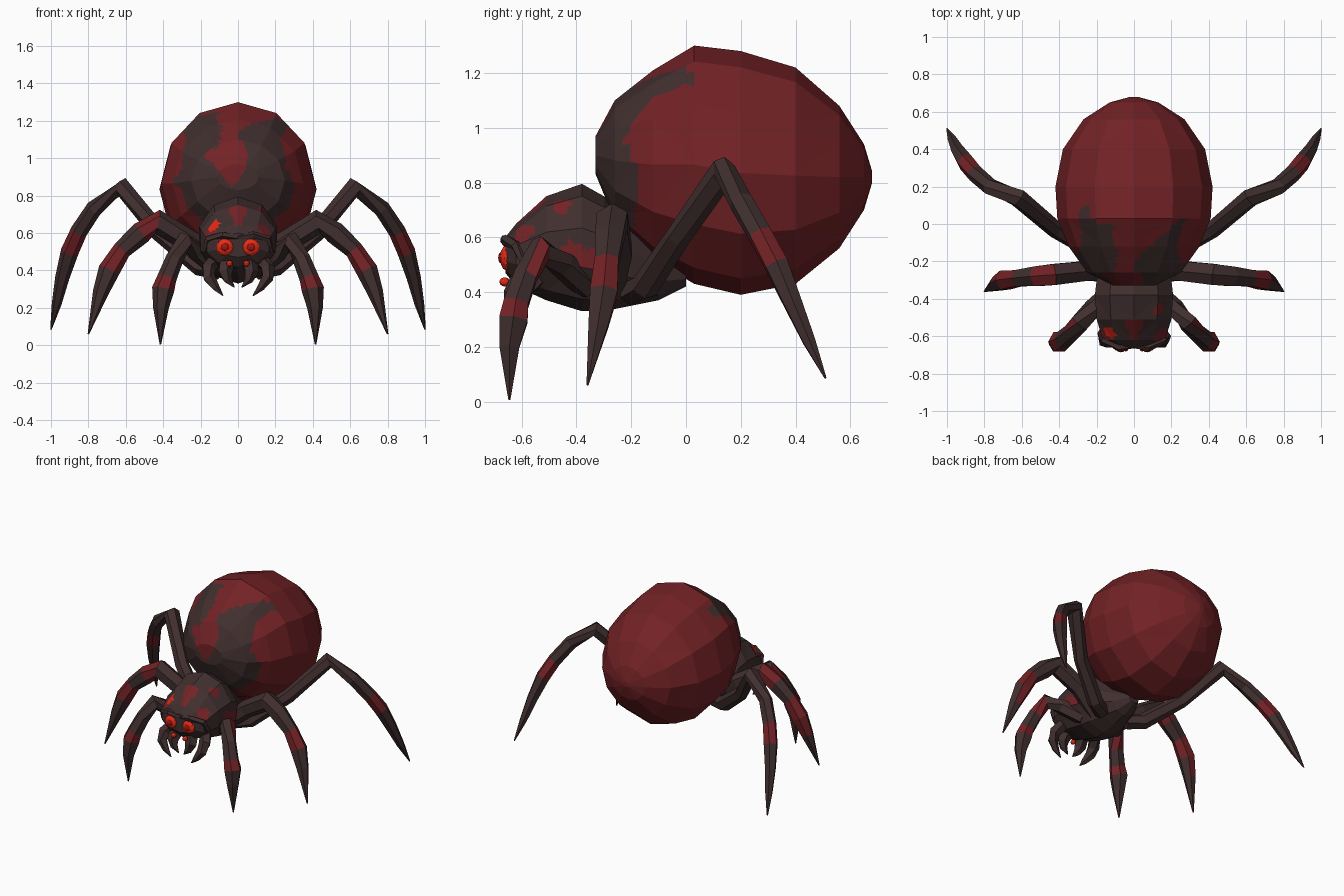
import bpy, bmesh, math
from mathutils import Vector

if "Cube" in bpy.data.objects:
    bpy.data.objects.remove(bpy.data.objects["Cube"], do_unlink=True)


def material(name, colour):
    m = bpy.data.materials.new(name)
    m.use_nodes = True
    m.diffuse_color = (*colour, 1)
    m.node_tree.nodes["Principled BSDF"].inputs["Base Color"].default_value = (*colour, 1)
    return m


MATS = [material("dark brown", (0.052, 0.028, 0.028)),
        material("blood red", (0.17, 0.016, 0.019)),
        material("glowing red", (0.85, 0.025, 0.008)),
        material("deep eye red", (0.35, 0.008, 0.006))]
DARK, RED, GLOW, DEEP = range(4)


def finish(name, bm):
    bmesh.ops.recalc_face_normals(bm, faces=bm.faces)
    mesh = bpy.data.meshes.new(name)
    bm.to_mesh(mesh)
    bm.free()
    for m in MATS:
        mesh.materials.append(m)
    ob = bpy.data.objects.new(name, mesh)
    bpy.context.collection.objects.link(ob)
    return ob


def skin(bm, rings):
    """Bridge successive vertex rings and cap both ends; returns faces per segment."""
    n = len(rings[0])
    segments = []
    for a, b in zip(rings, rings[1:]):
        segments.append([bm.faces.new((a[i], a[(i + 1) % n], b[(i + 1) % n], b[i]))
                         for i in range(n)])
    bm.faces.new(rings[0])
    bm.faces.new(rings[-1])
    return segments


def body(name, profile, sides, rule):
    """Faceted body along y from (y, top, bottom, half width), painted by a rule."""
    bm = bmesh.new()
    rings = []
    for y, top, bottom, half in profile:
        mid, high = (top + bottom) / 2, (top - bottom) / 2
        rings.append([bm.verts.new((half * math.sin(math.tau * i / sides), y,
                                    mid + high * math.cos(math.tau * i / sides)))
                      for i in range(sides)])
    skin(bm, rings)
    bmesh.ops.triangulate(bm, faces=bm.faces)
    # finer coplanar faces give crisp patch edges, then flat areas are merged again
    bmesh.ops.subdivide_edges(bm, edges=bm.edges, cuts=4, use_grid_fill=True)
    for f in bm.faces:
        f.material_index = rule(f.calc_center_median())
    bmesh.ops.dissolve_limit(bm, angle_limit=0.005, verts=bm.verts, edges=bm.edges,
                             delimit={'MATERIAL'})
    bmesh.ops.triangulate(bm, faces=bm.faces)
    return finish(name, bm)


def tube(name, points, side, sides=6, red=()):
    """Tapered limb through (x, y, z, radius); red holds (segment, first, last) faces."""
    bm = bmesh.new()
    centres = [Vector((p[0] * side, p[1], p[2])) for p in points]
    rings = []
    for i, c in enumerate(centres):
        along = (centres[min(i + 1, len(centres) - 1)] - centres[max(i - 1, 0)]).normalized()
        u = along.cross(Vector((0, 1, 0))).normalized()
        v = u.cross(along)
        r = points[i][3]
        rings.append([bm.verts.new(c + r * (u * math.cos(math.tau * k / sides)
                                            + v * math.sin(math.tau * k / sides)))
                      for k in range(sides)])
    segments = skin(bm, rings)
    for seg, first, last in red:
        for f in segments[seg][first:last]:
            f.material_index = RED
    return finish(name, bm)


def inside(x, z, poly):
    hit = False
    for (ax, az), (bx, bz) in zip(poly, poly[1:] + poly[:1]):
        if (az > z) != (bz > z) and x < ax + (z - az) * (bx - ax) / (bz - az):
            hit = not hit
    return hit


# Abdomen: red, with a dark front broken by a red centre patch
PATCH = [(-.11, 1.23), (0, 1.32), (.21, 1.22), (.06, 1.18), (-.01, 1.14), (.05, 1.03),
         (.04, .94), (-.03, .84), (-.11, .94), (-.19, 1.03), (-.11, 1.06), (-.09, 1.16)]
EDGE = [(.3, -.05), (.6, -.2), (.85, -.17), (.95, -.23), (1.05, -.18), (1.12, -.1),
        (1.17, .05), (1.2, .03), (1.25, -.1), (1.4, -.2)]


def abdomen_paint(c):
    for (z0, y0), (z1, y1) in zip(EDGE, EDGE[1:]):
        if z0 <= c.z < z1:
            limit = y0 + (y1 - y0) * (c.z - z0) / (z1 - z0)
            if c.x < 0 and c.z > .85:
                limit += .06
            return RED if c.y > limit or inside(c.x, c.z, PATCH) else DARK
    return RED


body("abdomen", [(-.33, .97, .83, .11), (-.26, 1.10, .66, .25), (-.12, 1.21, .52, .35),
                 (.03, 1.30, .43, .41), (.20, 1.28, .39, .42), (.40, 1.22, .43, .38),
                 (.56, 1.08, .56, .27), (.65, .94, .70, .13), (.68, .84, .80, .02)],
     12, abdomen_paint)

# Head and thorax, with red markings and one bright spot
RED_SPOTS = [((0, -.55, .72), .055), ((0, -.6, .66), .03), ((.15, -.6, .62), .045),
             ((-.15, -.6, .61), .045), ((.21, -.42, .54), .045), ((-.21, -.42, .54), .045),
             ((.2, -.35, .52), .04), ((-.2, -.35, .52), .04), ((.13, -.45, .71), .035)]
BRIGHT_SPOT = Vector((-.135, -.585, .645))


def head_paint(c):
    if (c - BRIGHT_SPOT).length < .038:
        return GLOW
    return RED if any((c - Vector(p)).length < r for p, r in RED_SPOTS) else DARK


body("head_and_thorax", [(-.66, .60, .47, .11), (-.62, .65, .42, .175), (-.51, .75, .37, .21),
                         (-.38, .795, .33, .22), (-.30, .75, .33, .21), (-.20, .645, .35, .16),
                         (-.10, .57, .37, .10), (0, .5, .42, .04)], 10, head_paint)

# Limb paths on the left side
LEGS = {
    "front_leg": ([(.12, -.36, .42, .05), (.22, -.45, .5, .05), (.29, -.53, .555, .052),
                   (.34, -.585, .46, .048), (.38, -.62, .36, .052), (.40, -.63, .30, .06),
                   (.412, -.645, .2, .042), (.415, -.645, .005, .004)],
                  [(2, 0, 3), (4, 0, 6)]),
    "middle_leg": ([(.1, -.27, .42, .05), (.25, -.25, .55, .06), (.43, -.27, .66, .065),
                    (.52, -.28, .60, .06), (.62, -.29, .51, .05), (.69, -.30, .40, .058),
                    (.735, -.32, .28, .042), (.8, -.36, .06, .004)],
                   [(4, 0, 6), (5, 1, 3)]),
    "rear_leg": ([(.1, -.2, .4, .05), (.2, -.15, .42, .052), (.42, -.03, .6, .046),
                  (.62, .14, .845, .052), (.77, .2, .73, .045), (.85, .27, .61, .046),
                  (.90, .33, .50, .048), (.94, .39, .36, .038), (.97, .45, .22, .026),
                  (1.0, .51, .085, .004)],
                 [(5, 0, 6)]),
}

for side, label in ((1, "left"), (-1, "right")):
    for name, (path, red) in LEGS.items():
        extra = [(2, 0, 6)] if side < 0 and name == "middle_leg" else []
        tube(f"{name}_{label}", path, side, 6, red + extra)
    # Brow, outer palp and inner fang
    tube(f"brow_{label}", [(0, -.65, .575, .015), (.08, -.66, .59, .02),
                           (.16, -.62, .57, .02), (.18, -.59, .5, .012)], side, 5)
    tube(f"palp_{label}", [(.13, -.55, .45, .04), (.16, -.6, .41, .04), (.155, -.63, .36, .034),
                           (.12, -.64, .31, .022), (.08, -.64, .265, .003)], side, 5)
    tube(f"fang_{label}", [(.06, -.6, .44, .045), (.07, -.63, .39, .04),
                           (.055, -.64, .35, .025), (.02, -.64, .31, .003)], side, 5)

    # Eyes: big domed eye with deep centre, and a small one below
    for name, x, y, z, r, depth, mat in (
            ("eye", .07, -.655, .525, .047, .025, GLOW),
            ("pupil", .07, -.674, .525, .022, .012, DEEP),
            ("small_eye", .045, -.662, .437, .017, .02, GLOW)):
        bm = bmesh.new()
        bmesh.ops.create_icosphere(bm, subdivisions=2, radius=1)
        for v in bm.verts:
            v.co = Vector((side * x + v.co.x * r, y + v.co.y * depth, z + v.co.z * r))
        for f in bm.faces:
            f.material_index = mat
        finish(f"{name}_{label}", bm)
